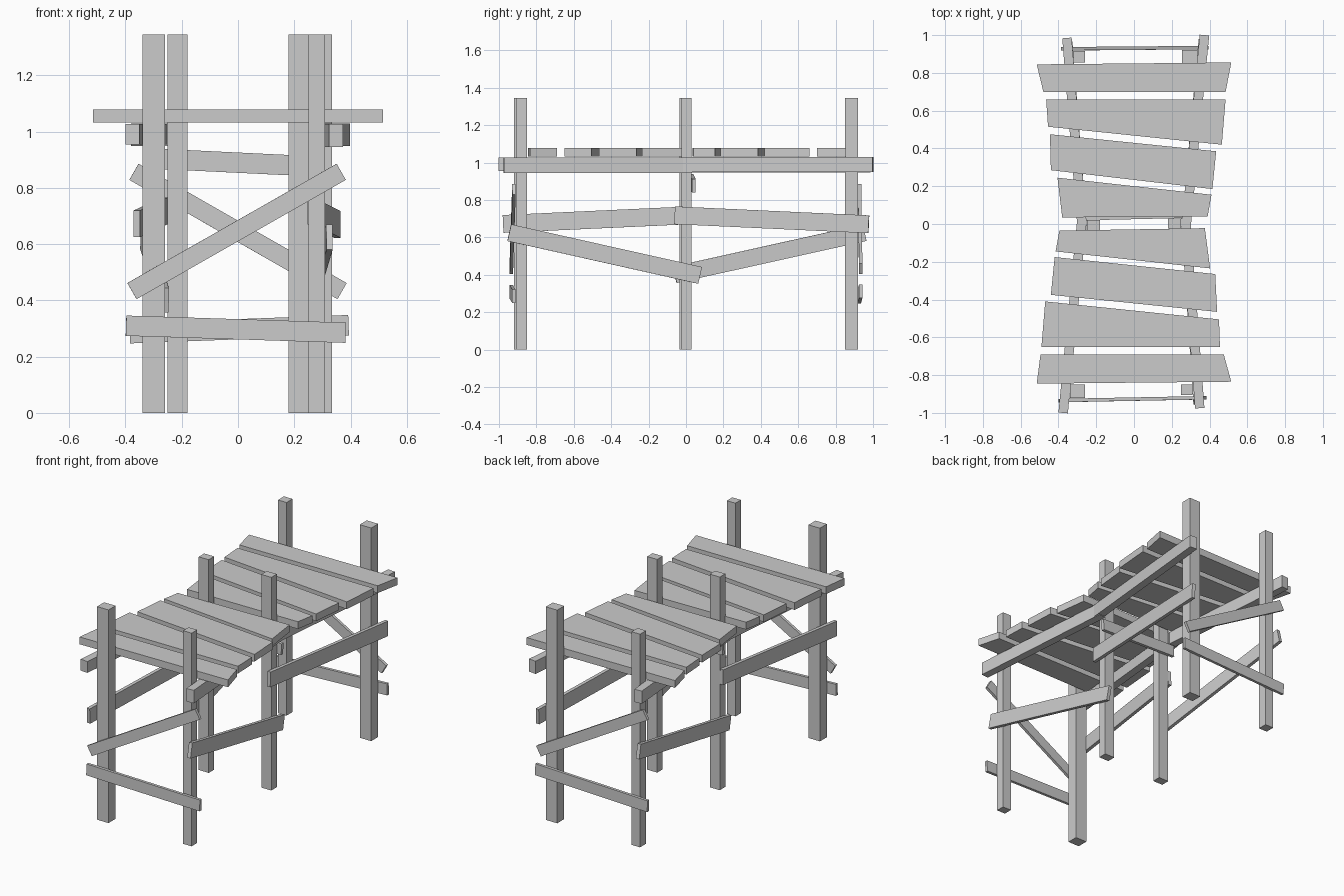
import bpy
from mathutils import Vector, Matrix


def mesh_object(name, verts, faces):
    mesh = bpy.data.meshes.new(name)
    mesh.from_pydata(verts, [], faces)
    ob = bpy.data.objects.new(name, mesh)
    bpy.context.collection.objects.link(ob)
    return ob


def prism(name, outline, z0, z1):
    """Extrude a counter-clockwise four-sided outline from z0 to z1."""
    verts = [(x, y, z0) for x, y in outline] + [(x, y, z1) for x, y in outline]
    sides = [(i, (i + 1) % 4, (i + 1) % 4 + 4, i + 4) for i in range(4)]
    return mesh_object(name, verts, [(3, 2, 1, 0), (4, 5, 6, 7)] + sides)


def bar(name, a, b, height, thick):
    """Square-ended board running from a to b, standing on edge."""
    a, b = Vector(a), Vector(b)
    d = (b - a).normalized()
    side = Vector((0, 0, 1)).cross(d).normalized()
    up = d.cross(side)
    h, t = (b - a).length / 2, thick / 2
    ob = prism(name, [(-h, -t), (h, -t), (h, t), (-h, t)], -height / 2, height / 2)
    rot = Matrix((d, side, up)).transposed().to_4x4()
    ob.data.transform(Matrix.Translation((a + b) / 2) @ rot)
    return ob


# Upright posts: x range, y range
posts = {
    "front_left_post": (-0.34, -0.26, -0.92, -0.85),
    "front_right_post": (0.25, 0.31, -0.905, -0.85),
    "middle_left_post": (-0.25, -0.18, -0.035, 0.02),
    "middle_right_post": (0.18, 0.25, -0.025, 0.03),
    "back_left_post": (-0.32, -0.26, 0.855, 0.915),
    "back_right_post": (0.255, 0.335, 0.85, 0.92),
}
for name, (x0, x1, y0, y1) in posts.items():
    prism(name, [(x0, y0), (x1, y0), (x1, y1), (x0, y1)], 0, 1.345)

# Long beams under the deck, two per side, meeting at the middle posts
bar("front_left_beam", (-0.375, -1, 0.991), (-0.275, 0.03, 0.991), 0.072, 0.05)
bar("back_left_beam", (-0.355, 0.985, 0.988), (-0.275, -0.01, 0.988), 0.08, 0.05)
bar("front_right_beam", (0.348, -0.975, 0.986), (0.272, 0.03, 0.986), 0.082, 0.05)
bar("back_right_beam", (0.373, 1, 0.989), (0.275, -0.02, 0.989), 0.08, 0.05)

# Side braces nailed to the outside of the posts
bar("front_right_side_brace", (0.325, -0.945, 0.625), (0.257, 0.075, 0.397), 0.092, 0.022)
bar("back_right_side_brace", (0.258, -0.06, 0.718), (0.353, 0.977, 0.67), 0.095, 0.022)
bar("front_left_side_brace", (-0.36, -0.977, 0.672), (-0.262, 0.02, 0.718), 0.095, 0.022)
bar("back_left_side_brace", (-0.257, -0.06, 0.4), (-0.336, 0.955, 0.625), 0.09, 0.022)

# End braces and the tie across the middle posts
bar("front_diagonal_brace", (-0.377, -0.934, 0.433), (0.367, -0.92, 0.857), 0.066, 0.018)
bar("front_low_brace", (-0.398, -0.935, 0.31), (0.383, -0.92, 0.285), 0.072, 0.018)
bar("back_diagonal_brace", (-0.37, 0.928, 0.857), (0.37, 0.934, 0.433), 0.066, 0.018)
bar("back_low_brace", (-0.385, 0.927, 0.283), (0.393, 0.934, 0.312), 0.072, 0.018)
bar("middle_tie", (-0.28, 0.029, 0.903), (0.28, 0.042, 0.876), 0.072, 0.02)

# Uneven deck planks: left back y, right back y, right front y, left front y with x of each
planks = [
    [(-0.515, 0.845), (-0.48, 0.70), (0.485, 0.70), (0.515, 0.855)],
    [(-0.465, 0.66), (-0.455, 0.515), (0.465, 0.42), (0.485, 0.66)],
    [(-0.445, 0.475), (-0.44, 0.285), (0.415, 0.185), (0.435, 0.385)],
    [(-0.405, 0.245), (-0.38, 0.035), (0.39, 0.04), (0.41, 0.155)],
    [(-0.395, -0.035), (-0.415, -0.145), (0.403, -0.235), (0.375, -0.022)],
    [(-0.42, -0.175), (-0.44, -0.375), (0.44, -0.465), (0.43, -0.265)],
    [(-0.47, -0.41), (-0.49, -0.65), (0.455, -0.65), (0.45, -0.505)],
    [(-0.495, -0.69), (-0.515, -0.845), (0.515, -0.835), (0.475, -0.69)],
]
for i, outline in enumerate(planks):
    prism(f"deck_plank_{i + 1}", outline, 1.032, 1.078)
